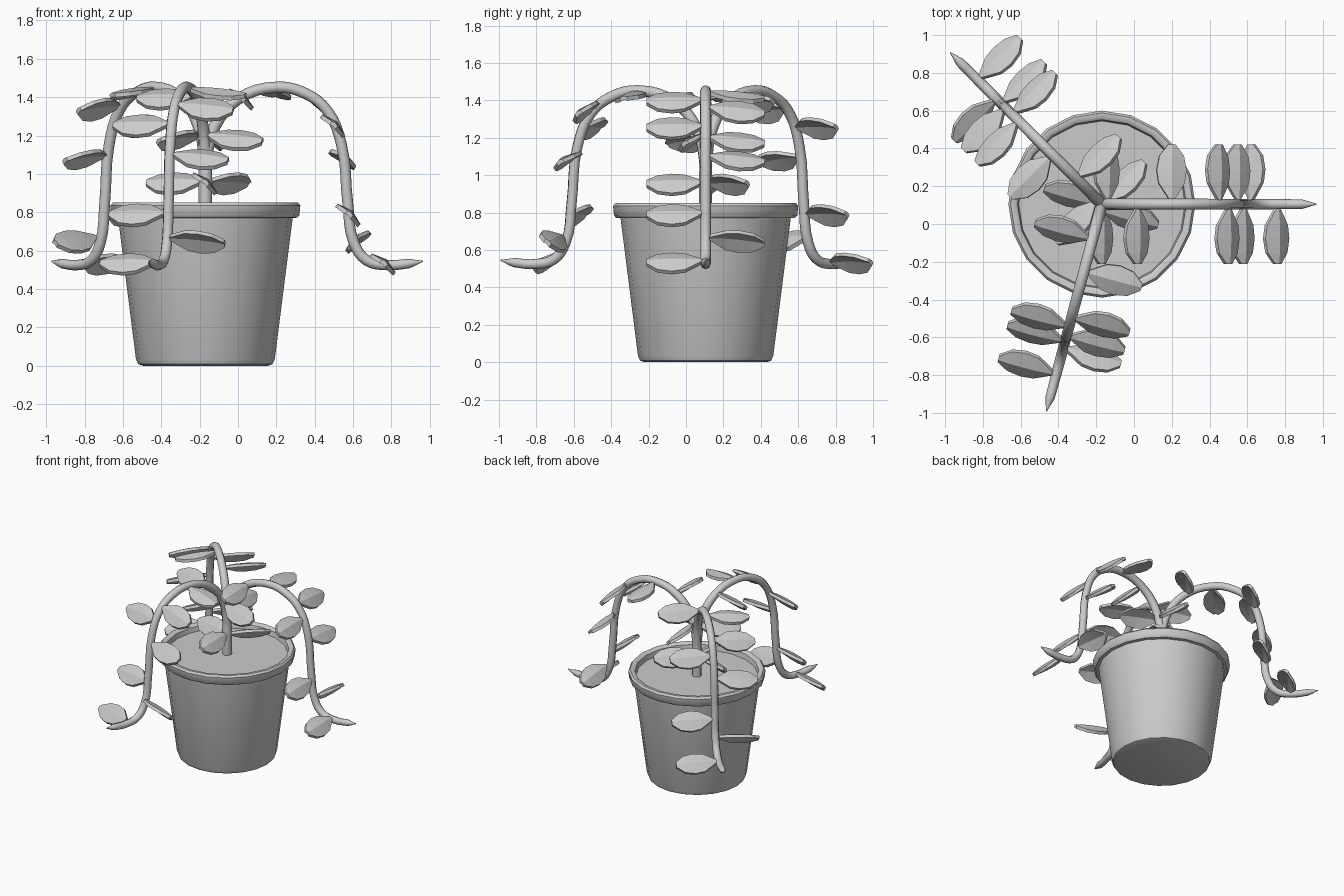
import bpy, bmesh, math
from mathutils import Matrix, Vector

if "Cube" in bpy.data.objects:
    bpy.data.objects.remove(bpy.data.objects["Cube"])

CX, CY = -0.17, 0.105


def finish(name, bm, angle=None):
    bmesh.ops.recalc_face_normals(bm, faces=bm.faces)
    me = bpy.data.meshes.new(name)
    bm.to_mesh(me)
    bm.free()
    ob = bpy.data.objects.new(name, me)
    bpy.context.collection.objects.link(ob)
    if angle:
        smooth(ob, angle)
    return ob


def smooth(ob, angle):
    bpy.ops.object.select_all(action='DESELECT')
    ob.select_set(True)
    bpy.context.view_layer.objects.active = ob
    bpy.ops.object.shade_smooth_by_angle(angle=math.radians(angle))


def lathe(name, profile, sides):
    """Closed solid of revolution around the pot axis, capped at both ends."""
    bm = bmesh.new()
    rings = []
    for r, z in profile:
        rings.append([bm.verts.new((CX + r * math.cos(2 * math.pi * i / sides),
                                    CY + r * math.sin(2 * math.pi * i / sides), z))
                      for i in range(sides)])
    for a, b in zip(rings, rings[1:]):
        for i in range(sides):
            j = (i + 1) % sides
            bm.faces.new((a[i], a[j], b[j], b[i]))
    bm.faces.new(rings[0])
    bm.faces.new(rings[-1])
    return finish(name, bm, 40)


# Pot with rolled rim and the soil surface inside it
lathe("pot", [(0.325, 0), (0.35, 0.008), (0.362, 0.035), (0.455, 0.77), (0.478, 0.772),
              (0.49, 0.785), (0.495, 0.835), (0.483, 0.85), (0.462, 0.85),
              (0.447, 0.838), (0.44, 0.80)], 20)

# Vine path as (distance from pot axis, height, radius)
PATH = [(0, 0.78, 0.034), (0.004, 1.08, 0.033), (0.05, 1.25, 0.031), (0.17, 1.39, 0.03),
        (0.37, 1.452, 0.029), (0.52, 1.42, 0.029), (0.635, 1.33, 0.028), (0.71, 1.15, 0.028),
        (0.742, 0.85, 0.028), (0.775, 0.64, 0.028), (0.84, 0.55, 0.028), (0.94, 0.525, 0.027),
        (1.06, 0.533, 0.025), (1.135, 0.545, 0.003)]

# Leaves as (distance, height, side, tilt in degrees)
LEAVES = [(0.0, 0.96, -1, -40), (0.03, 1.20, 1, -35), (0.19, 1.40, -1, -38),
          (0.37, 1.44, 1, -10), (0.62, 1.36, 1, -42), (0.67, 1.26, -1, -42),
          (0.72, 1.10, 1, -33), (0.75, 0.795, -1, -42), (0.79, 0.67, 1, 40),
          (0.93, 0.54, -1, -38)]

# Half outline of a leaf as (distance from root, half width)
OUTLINE = [(0.0, 0.012), (0.035, 0.035), (0.09, 0.07), (0.16, 0.08), (0.235, 0.066), (0.295, 0.02)]


def vine(name, spin):
    cu = bpy.data.curves.new(name, 'CURVE')
    cu.dimensions = '3D'
    cu.bevel_depth = 1.0
    cu.bevel_resolution = 2
    cu.resolution_u = 4
    cu.use_fill_caps = True
    sp = cu.splines.new('BEZIER')
    sp.bezier_points.add(len(PATH) - 1)
    for p, (r, z, rad) in zip(sp.bezier_points, PATH):
        p.co = (CX + r * math.cos(spin), CY + r * math.sin(spin), z)
        p.radius = rad
        p.handle_left_type = p.handle_right_type = 'AUTO'
    ob = bpy.data.objects.new(name, cu)
    bpy.context.collection.objects.link(ob)
    bpy.ops.object.select_all(action='DESELECT')
    ob.select_set(True)
    bpy.context.view_layer.objects.active = ob
    bpy.ops.object.convert(target='MESH')
    smooth(bpy.context.object, 50)


def leaves(name, spin):
    """All leaves of one vine: thick folded blades with a raised midrib."""
    bm = bmesh.new()
    for r, z, side, tilt in LEAVES:
        droop = -6 if side > 0 else -1
        mat = (Matrix.Translation((CX, CY, 0)) @ Matrix.Rotation(spin, 4, 'Z')
               @ Matrix.Translation((r, side * 0.022, z))
               @ Matrix.Rotation(math.radians(droop * side), 4, 'X')
               @ Matrix.Rotation(math.radians(-tilt), 4, 'Y'))
        rings = []
        for d, w in OUTLINE:
            rib = 0.012 * w / 0.08
            t = 0.011
            section = [(-w, -rib - t), (0, rib - t), (w, -rib - t),
                       (w, -rib + t), (0, rib + t), (-w, -rib + t)]
            rings.append([bm.verts.new(mat @ Vector((x, side * d, h))) for x, h in section])
        for a, b in zip(rings, rings[1:]):
            for i in range(6):
                j = (i + 1) % 6
                bm.faces.new((a[i], a[j], b[j], b[i]))
        bm.faces.new(rings[0])
        bm.faces.new(rings[-1])
    finish(name, bm)


# Three trailing vines around the pot
for i, deg in enumerate((0, 135, 255), 1):
    vine(f"vine_{i}", math.radians(deg))
    leaves(f"vine_leaves_{i}", math.radians(deg))
